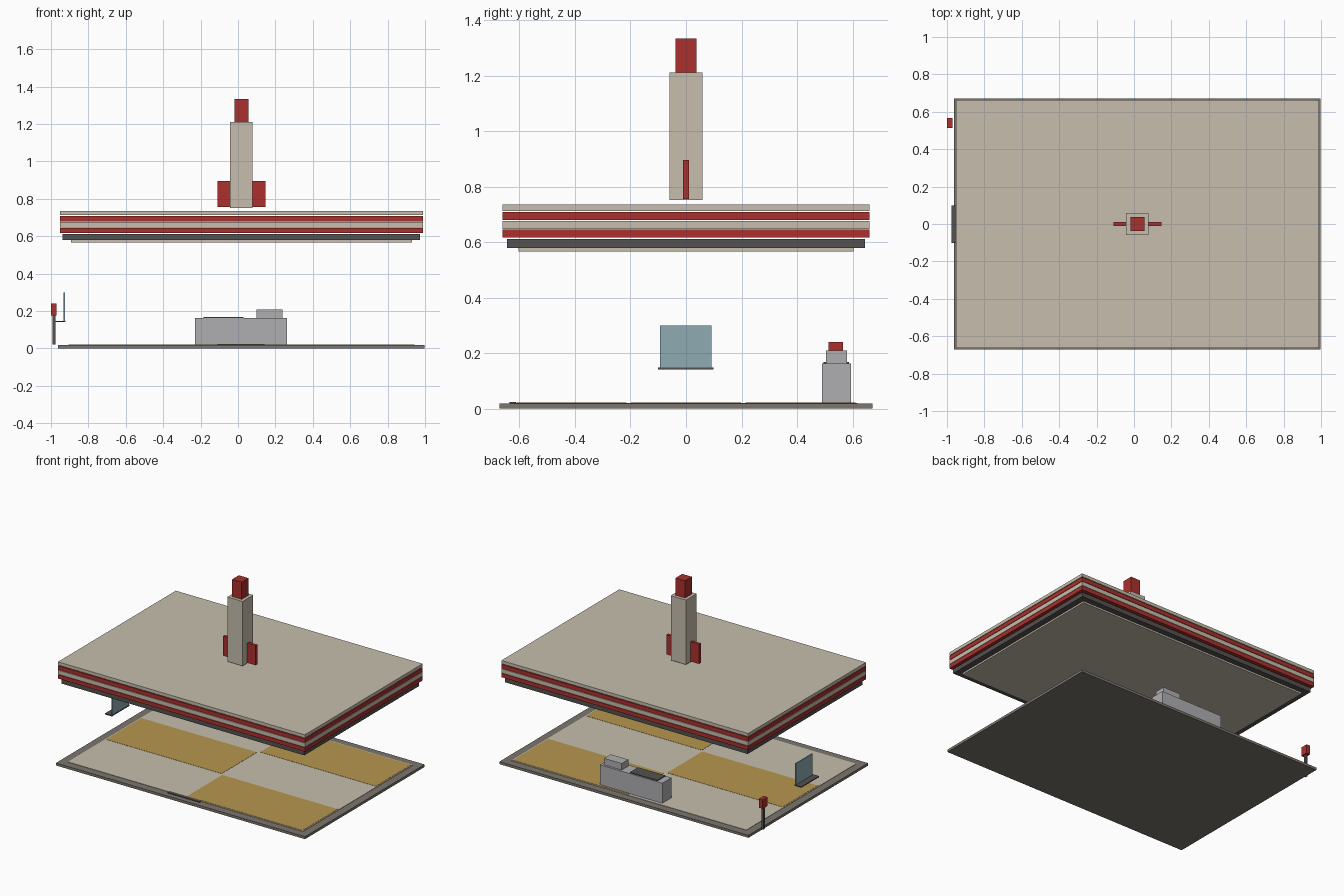
import bpy

if "Cube" in bpy.data.objects:
    bpy.data.objects.remove(bpy.data.objects["Cube"])

COLOURS = {
    "cream": (0.57, 0.52, 0.42),
    "red": (0.41, 0.030, 0.026),
    "dark_grey": (0.09, 0.084, 0.08),
    "stone": (0.20, 0.18, 0.155),
    "mustard": (0.47, 0.31, 0.08),
    "steel": (0.43, 0.43, 0.45),
    "glass": (0.27, 0.41, 0.45),
}
MATS = {}
for name, rgb in COLOURS.items():
    mat = bpy.data.materials.new(name)
    mat.diffuse_color = (*rgb, 1)
    mat.use_nodes = True
    mat.node_tree.nodes["Principled BSDF"].inputs["Base Color"].default_value = mat.diffuse_color
    MATS[name] = mat


def box(name, colour, x, y, z):
    """Box from (min, max) ranges on each axis."""
    verts = [(a, b, c) for a in x for b in y for c in z]
    faces = [(0, 1, 3, 2), (4, 6, 7, 5), (0, 4, 5, 1),
             (2, 3, 7, 6), (0, 2, 6, 4), (1, 5, 7, 3)]
    mesh = bpy.data.meshes.new(name)
    mesh.from_pydata(verts, [], faces)
    mesh.materials.append(MATS[colour])
    obj = bpy.data.objects.new(name, mesh)
    bpy.context.collection.objects.link(obj)
    return obj


CX = 0.018  # building centre line


def centred(name, colour, half_x, half_y, z):
    return box(name, colour, (CX - half_x, CX + half_x), (-half_y, half_y), z)


# Ground slab and floor
centred("base_slab", "stone", 0.98, 0.672, (0, 0.018))
centred("floor", "cream", 0.925, 0.618, (0.018, 0.0205))

# Mustard floor tiles: alternate cells of a 2 x 3 grid
cell_x, cell_y, gap = 0.925, 0.412, 0.008
for row in range(3):
    col = (row + 1) % 2
    x0 = CX - 0.925 + col * cell_x
    y0 = -0.618 + row * cell_y
    box(f"floor_tile_{row}", "mustard", (x0 + gap, x0 + cell_x - gap),
        (y0 + gap, y0 + cell_y - gap), (0.0205, 0.022))

# Door mat at the front
box("door_mat", "dark_grey", (-0.11, 0.143), (-0.636, -0.612), (0.018, 0.0235))

# Roof: ceiling, soffit and striped fascia
centred("ceiling", "cream", 0.912, 0.604, (0.567, 0.579))
centred("soffit", "dark_grey", 0.955, 0.645, (0.579, 0.611))
for i, (colour, z) in enumerate([("red", (0.617, 0.645)), ("cream", (0.648, 0.677)),
                                 ("red", (0.680, 0.708)), ("cream", (0.713, 0.736))]):
    centred(f"roof_band_{i}", colour, 0.971, 0.662, z)

# Roof tower with cap and side fins
centred("tower", "cream", 0.06, 0.06, (0.752, 1.211))
centred("tower_cap", "red", 0.0375, 0.0375, (1.211, 1.334))
for side, s in (("left", -1), ("right", 1)):
    xs = sorted((CX + s * 0.06, CX + s * 0.128))
    box(f"tower_fin_{side}", "red", xs, (-0.01, 0.01), (0.756, 0.896))

# Kitchen counter at the back
box("counter", "steel", (-0.23, 0.262), (0.49, 0.595), (0.0205, 0.163))
box("grill_plate", "dark_grey", (-0.185, 0.03), (0.496, 0.587), (0.163, 0.169))
box("kitchen_unit", "steel", (0.10, 0.238), (0.505, 0.58), (0.163, 0.209))

# Serving window on the left side
box("window_glass", "glass", (-0.932, -0.924), (-0.093, 0.092), (0.148, 0.299))
box("window_shelf", "dark_grey", (-0.977, -0.922), (-0.101, 0.099), (0.141, 0.148))

# Order post behind the window
box("order_post", "dark_grey", (-0.993, -0.977), (0.53, 0.549), (0.02, 0.176))
box("order_box", "red", (-1.0, -0.97), (0.513, 0.566), (0.176, 0.24))
